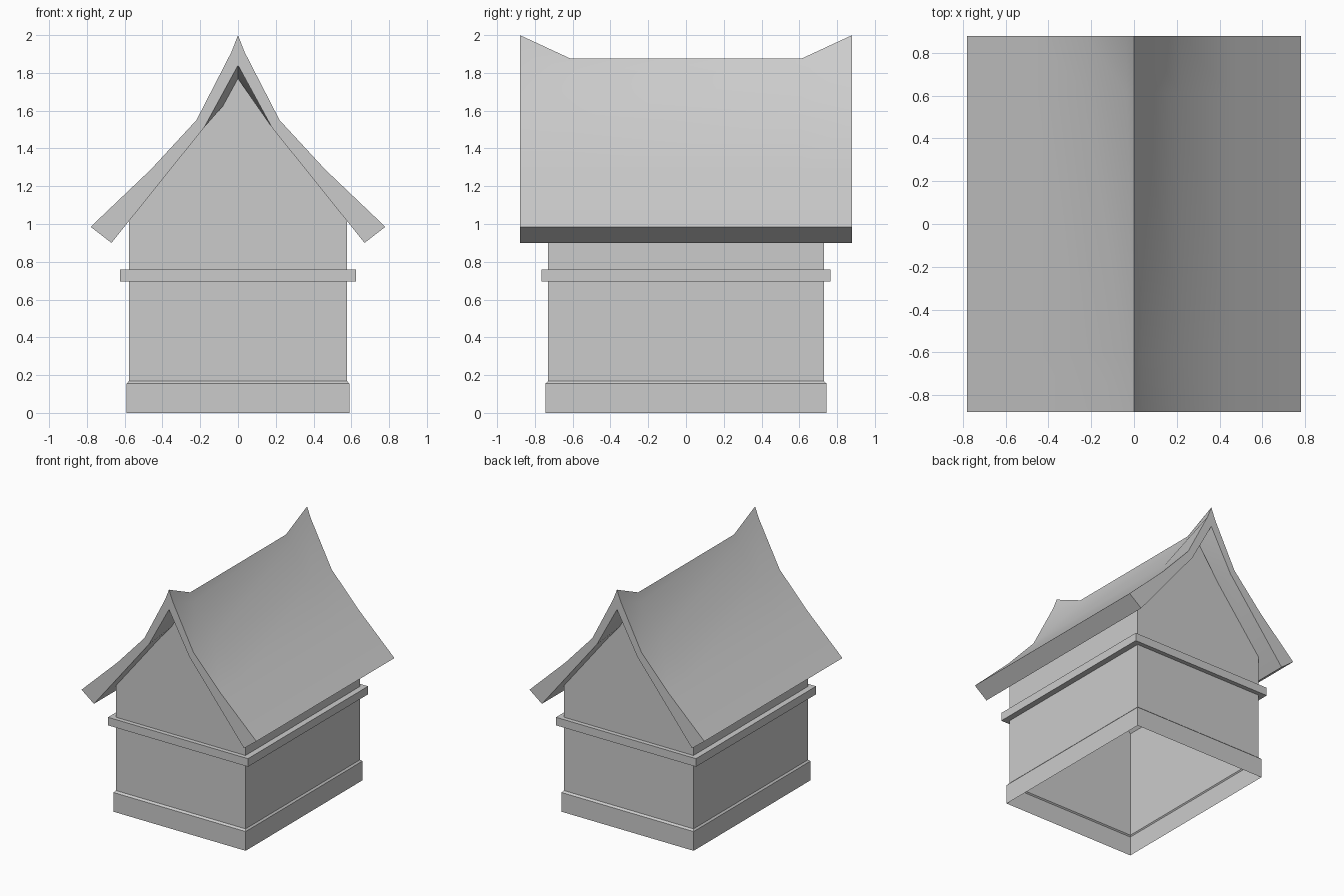
import bpy
import bmesh
import math

cube = bpy.data.objects.get("Cube")
if cube:
    bpy.data.objects.remove(cube)

# One plain grey for the whole building
grey = bpy.data.materials.new("plain_grey")
grey.use_nodes = True
COLOUR = (0.6, 0.6, 0.6, 1)
grey.diffuse_color = COLOUR
grey.node_tree.nodes["Principled BSDF"].inputs["Base Color"].default_value = COLOUR


def loft(name, loops, caps=False, walls_only=False):
    """Join matching closed loops of points with quads, optionally capped."""
    bm = bmesh.new()
    rings = [[bm.verts.new(p) for p in loop] for loop in loops]
    n = len(rings[0])
    for a, b in zip(rings, rings[1:]):
        for i in range(n):
            j = (i + 1) % n
            bm.faces.new((a[i], a[j], b[j], b[i]))
    if caps:
        bm.faces.new(rings[0][::-1])
        bm.faces.new(rings[-1])
        bmesh.ops.recalc_face_normals(bm, faces=bm.faces)
    if walls_only:
        bm.normal_update()
        sloped = [f for f in bm.faces if abs(f.normal.z) > 0.1]
        bmesh.ops.delete(bm, geom=sloped, context="FACES")
    mesh = bpy.data.meshes.new(name)
    bm.to_mesh(mesh)
    bm.free()
    mesh.materials.append(grey)
    obj = bpy.data.objects.new(name, mesh)
    bpy.context.collection.objects.link(obj)
    return obj


def rect(x, y, z):
    return [(-x, -y, z), (x, -y, z), (x, y, z), (-x, y, z)]


def mirrored(half):
    """Complete a right-half profile, listed from eave to ridge."""
    return half + [(-x, z) for x, z in reversed(half[:-1])]


WX, WY = 0.578, 0.73

# Hollow base skirt with a sloped top edge
loft("base_skirt", [rect(0.59, 0.745, 0), rect(0.59, 0.745, 0.155),
                    rect(WX, WY, 0.168)])

# Thin gabled walls, open below and under the roof
gable = mirrored([(WX, 0.16), (WX, 1.016), (0.18, 1.512), (0, 1.77)])
loft("gabled_walls", [[(x, y, z) for x, z in gable] for y in (-WY, WY)],
     caps=True, walls_only=True)

# Projecting band around the walls
BX, BY = 0.625, 0.765
loft("wall_band", [rect(WX, WY, 0.695), rect(BX, BY, 0.695),
                   rect(BX, BY, 0.76), rect(WX, WY, 0.76)])

# Curved roof whose ridge sweeps up at both ends
outer = mirrored([(0.78, 0.985), (0.46, 1.29), (0.22, 1.55),
                  (0.035, 1.91), (0, 2.0)])
inner = mirrored([(0.67, 0.9), (0.18, 1.51), (0, 1.84)])
profile = outer + inner[::-1]


def roof_loop(y, drop):
    return [(x, y, z - drop * max(0, 1 - abs(x) / 0.18)) for x, z in profile]


roof = loft("swept_roof", [roof_loop(-0.88, 0), roof_loop(-0.61, 0.125),
                           roof_loop(0.61, 0.125), roof_loop(0.88, 0)], caps=True)
bpy.ops.object.select_all(action="DESELECT")
roof.select_set(True)
bpy.context.view_layer.objects.active = roof
bpy.ops.object.shade_smooth_by_angle(angle=math.radians(30))
